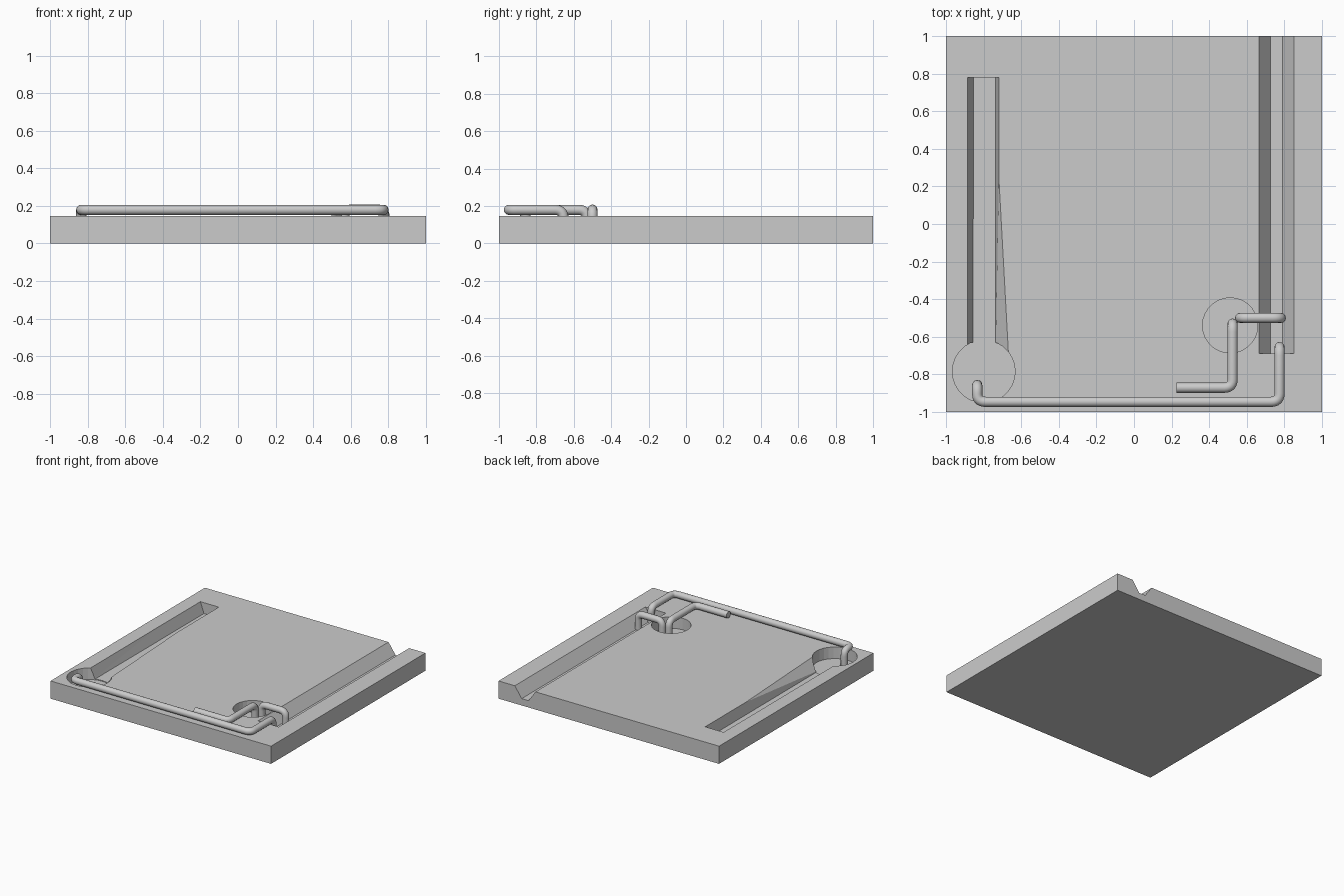
import bpy, bmesh
from mathutils import Vector

if "Cube" in bpy.data.objects:
    bpy.data.objects.remove(bpy.data.objects["Cube"])

TOP = 0.145
grey = bpy.data.materials.new("plain grey")
grey.diffuse_color = (0.6, 0.6, 0.6, 1)
grey.use_nodes = True
grey.node_tree.nodes["Principled BSDF"].inputs["Base Color"].default_value = grey.diffuse_color


def mesh_object(name, bm):
    bmesh.ops.recalc_face_normals(bm, faces=bm.faces)
    me = bpy.data.meshes.new(name)
    bm.to_mesh(me)
    bm.free()
    ob = bpy.data.objects.new(name, me)
    bpy.context.collection.objects.link(ob)
    return ob


def activate(ob):
    bpy.ops.object.select_all(action='DESELECT')
    ob.select_set(True)
    bpy.context.view_layer.objects.active = ob


def groove(name, floor, stations):
    """Trapezoid channel; station = y, top-left, floor-left, floor-right, top-right."""
    bm = bmesh.new()
    over = 0.05                       # cutter continues above the slab
    k = over / (TOP - floor)
    rings = []
    for y, tl, fl, fr, tr in stations:
        xl, xr = tl + (tl - fl) * k, tr + (tr - fr) * k
        pts = [(xl, TOP + over), (fl, floor), (fr, floor), (xr, TOP + over)]
        rings.append([bm.verts.new((x, y, z)) for x, z in pts])
    a, b = rings
    bm.faces.new(a)
    bm.faces.new(b[::-1])
    for i in range(4):
        j = (i + 1) % 4
        bm.faces.new((a[i], b[i], b[j], a[j]))
    bmesh.ops.triangulate(bm, faces=bm.faces)
    return mesh_object(name, bm)


def pit(name, x, y, r, floor):
    bm = bmesh.new()
    bmesh.ops.create_cone(bm, cap_ends=True, segments=28, radius1=r, radius2=r, depth=0.3)
    bmesh.ops.translate(bm, verts=bm.verts, vec=(x, y, floor + 0.15))
    return mesh_object(name, bm)


def wire(name, pts, bend=0.045, radius=0.027):
    """Round rod along a path with rounded corners."""
    pts = [Vector(p) for p in pts]
    path = [pts[0]]
    for a, p, b in zip(pts, pts[1:], pts[2:]):
        s = p + (a - p).normalized() * min(bend, (a - p).length * 0.45)
        e = p + (b - p).normalized() * min(bend, (b - p).length * 0.45)
        for i in range(7):
            t = i / 6
            path.append(s * (1 - t) ** 2 + p * 2 * t * (1 - t) + e * t * t)
    path.append(pts[-1])
    cu = bpy.data.curves.new(name, 'CURVE')
    cu.dimensions = '3D'
    cu.bevel_depth = radius
    cu.bevel_resolution = 4
    cu.use_fill_caps = True
    sp = cu.splines.new('POLY')
    sp.points.add(len(path) - 1)
    for q, v in zip(sp.points, path):
        q.co = (*v, 1)
    ob = bpy.data.objects.new(name, cu)
    bpy.context.collection.objects.link(ob)
    activate(ob)
    bpy.ops.object.convert(target='MESH')
    ob = bpy.context.object
    ob.data.materials.clear()
    ob.data.materials.append(grey)
    bpy.ops.object.shade_smooth_by_angle(angle=0.7)


# base slab
bm = bmesh.new()
bmesh.ops.create_cube(bm, size=1)
bmesh.ops.scale(bm, verts=bm.verts, vec=(2, 2, TOP))
bmesh.ops.translate(bm, verts=bm.verts, vec=(0, 0, TOP / 2))
slab = mesh_object("base_slab", bm)
slab.data.materials.append(grey)

# channels and round pits cut into the slab
cutters = [
    groove("left_channel_cutter", 0.056,
           [(-0.70, -0.887, -0.857, -0.737, -0.668), (0.78, -0.887, -0.855, -0.738, -0.72)]),
    groove("right_channel_cutter", 0.056,
           [(-0.69, 0.665, 0.728, 0.79, 0.852), (1.05, 0.665, 0.728, 0.79, 0.852)]),
    pit("left_pit_cutter", -0.80, -0.785, 0.167, 0.050),
    pit("right_pit_cutter", 0.512, -0.54, 0.147, 0.050),
]
activate(slab)
for c in cutters:
    mod = slab.modifiers.new(c.name, 'BOOLEAN')
    mod.operation = 'DIFFERENCE'
    mod.solver = 'EXACT'
    mod.object = c
    bpy.ops.object.modifier_apply(modifier=mod.name)
for c in cutters:
    bpy.data.objects.remove(c)

# bent wires: long link, short open lead, small bridge
H = 0.179
wire("long_wire", [(-0.835, -0.858, 0.052), (-0.835, -0.858, H), (-0.835, -0.947, H),
                   (0.775, -0.947, H), (0.775, -0.655, H), (0.775, -0.655, 0.058)])
wire("lead_wire", [(0.225, -0.872, H), (0.525, -0.872, H),
                   (0.525, -0.53, H), (0.525, -0.53, 0.052)])
wire("bridge_wire", [(0.565, -0.50, 0.052), (0.565, -0.50, H + 0.002),
                     (0.782, -0.50, H + 0.002), (0.782, -0.50, 0.058)])
